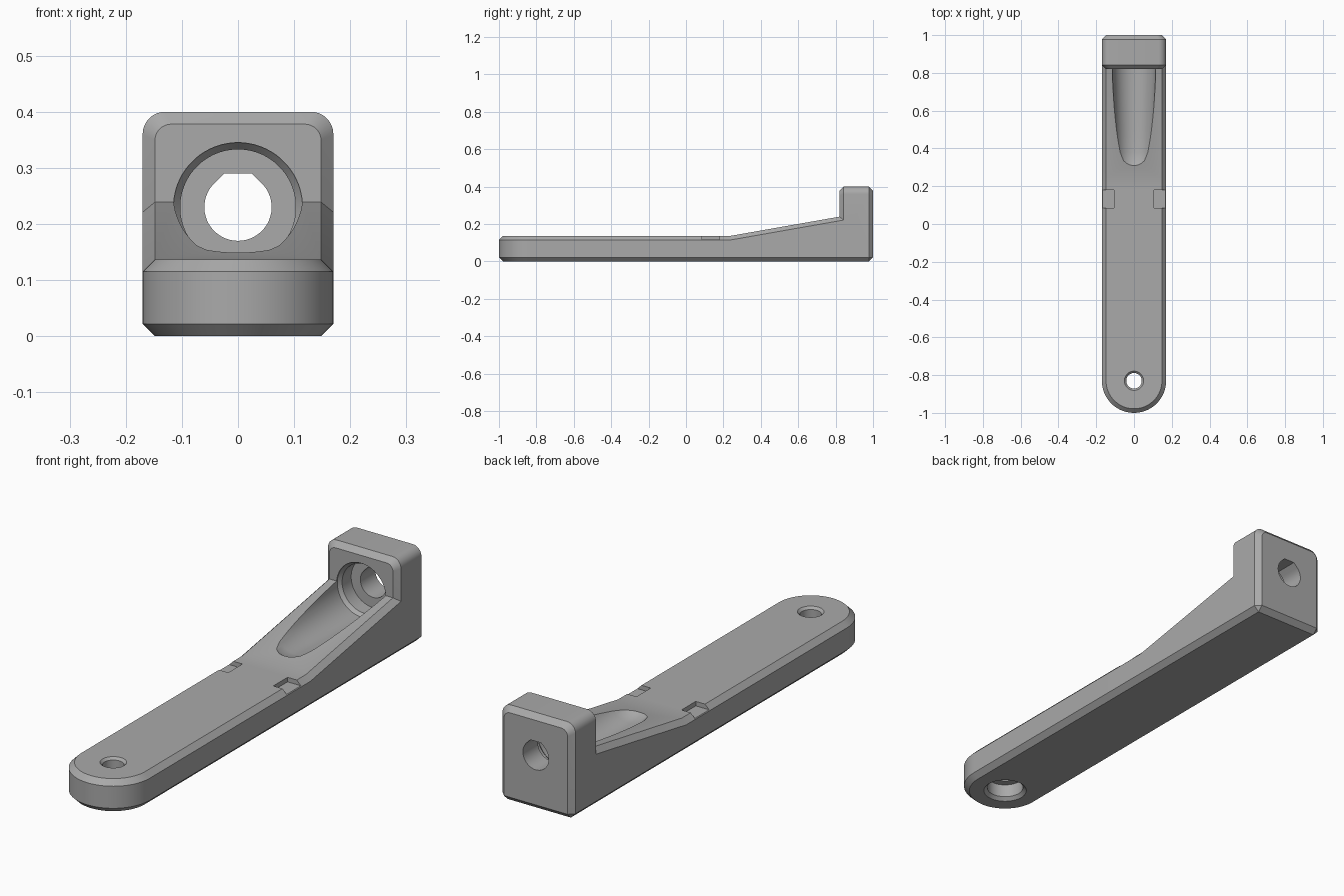
import bpy, bmesh, math

if "Cube" in bpy.data.objects:
    bpy.data.objects.remove(bpy.data.objects["Cube"])

W, C = 0.17, 0.022        # half width, chamfer
HOLE_Z, TIP_Y = 0.23, -0.83

grey = bpy.data.materials.new("plain grey")
grey.use_nodes = True
colour = (0.4, 0.4, 0.4, 1)
grey.diffuse_color = colour
grey.node_tree.nodes["Principled BSDF"].inputs["Base Color"].default_value = colour


def loft(name, rings, strip_caps=False):
    """Skin closed rings of equal length; strip_caps fills ends with cross strips."""
    bm = bmesh.new()
    vs = [[bm.verts.new(p) for p in r] for r in rings]
    n = len(rings[0])
    for a, b in zip(vs, vs[1:]):
        for i in range(n):
            j = (i + 1) % n
            bm.faces.new((a[i], a[j], b[j], b[i]))
    for r in (vs[0], vs[-1]):
        if strip_caps:
            for i in range(n // 2 - 1):
                bm.faces.new((r[i], r[i + 1], r[n - 2 - i], r[n - 1 - i]))
        else:
            bm.faces.new(r)
    bmesh.ops.remove_doubles(bm, verts=bm.verts, dist=1e-5)
    bmesh.ops.recalc_face_normals(bm, faces=bm.faces)
    me = bpy.data.meshes.new(name)
    bm.to_mesh(me)
    bm.free()
    me.materials.append(grey)
    ob = bpy.data.objects.new(name, me)
    bpy.context.collection.objects.link(ob)
    return ob


def turned(name, profile, place, n=64):
    """Round cutter from (radius, distance) pairs."""
    turn = [math.tau * (i + 0.5) / n for i in range(n)]
    return loft(name, [[place(r * math.cos(t), r * math.sin(t), d) for t in turn]
                       for r, d in profile])


def combine(target, tool, operation):
    mod = target.modifiers.new(operation, "BOOLEAN")
    mod.operation, mod.solver, mod.object = operation, "EXACT", tool
    bpy.context.view_layer.objects.active = target
    bpy.ops.object.modifier_apply(modifier=mod.name)
    bpy.data.objects.remove(tool)


# Arm: round front end, flat length, then a ramp up to the end block
def outline(inset, height):
    r = W - inset
    arc = [math.radians(90 * (i + 0.5) / 16.5) for i in range(17)]
    half = [(r * math.sin(t), TIP_Y - r * math.cos(t)) for t in arc]
    half += [(r, 0.24), (r, 0.9)]
    ring = half + [(-x, y) for x, y in reversed(half)]
    return [(x, y, height(y)) for x, y in ring]


def top(y):
    return 0.137 + max(0, y - 0.24) * 0.176


arm = loft("bracket_arm", [
    outline(C, lambda y: 0), outline(0, lambda y: C),
    outline(0, lambda y: top(y) - C), outline(C, top)], True)


# End block: rounded top corners, chamfered rim
def block_ring(y, inset):
    r = 0.04 - inset / 2
    x, z = W - inset, 0.4 - inset
    half = [(W - C, inset), (x, C)]
    half += [(x - r + r * math.cos(t), z - r + r * math.sin(t))
             for t in (math.pi / 2 * i / 8 for i in range(9))]
    return [(px, y, pz) for px, pz in half + [(-a, b) for a, b in reversed(half)]]


block = loft("end_block", [block_ring(0.82, C), block_ring(0.82 + C, 0),
                           block_ring(1 - C, 0), block_ring(1, C)])
combine(arm, block, "UNION")

# Scooped channel in the ramp, running into the bolt head recess
along = lambda a, b, d: (a, d, HOLE_Z + b)
channel = [(0.06, 0.295), (0.083, 0.312), (0.094, 0.335), (0.1, 0.38), (0.104, 0.5),
           (0.115, 0.815), (0.115, 0.825), (0.103, 0.84), (0.103, 0.9)]
combine(arm, turned("channel_cutter", channel, along), "DIFFERENCE")

# Through hole with a flat teardrop top
R = 0.06
drop = [(R * math.cos(t), R * math.sin(t))
        for t in (math.radians(135 + 270 * i / 40) for i in range(41))]
flat = R * (math.sqrt(2) - 1)
drop += [(flat, R), (-flat, R)]
combine(arm, loft("bolt_hole_cutter", [[along(x, z, y) for x, z in drop]
                                       for y in (0.85, 1.1)]), "DIFFERENCE")

# Front pivot hole with countersunk rim and wide bore underneath
upright = lambda a, b, d: (a, TIP_Y + b, d)
pivot = [(0.088, -0.01), (0.088, 0), (0.074, 0.014), (0.074, 0.07), (0.041, 0.07),
         (0.041, 0.127), (0.051, 0.137), (0.051, 0.2)]
combine(arm, turned("pivot_hole_cutter", pivot, upright), "DIFFERENCE")

# Shallow notches in both top edges
for side in (-1, 1):
    notch = [[(side * x, y, z) for x, y in
              ((0.105, 0.085), (0.2, 0.085), (0.2, 0.18), (0.105, 0.18))]
             for z in (0.118, 0.2)]
    combine(arm, loft("notch_cutter", notch), "DIFFERENCE")

# Smooth curved faces, keep edges sharp
bpy.ops.object.select_all(action="DESELECT")
arm.select_set(True)
bpy.context.view_layer.objects.active = arm
bpy.ops.object.shade_smooth_by_angle(angle=math.radians(25))
